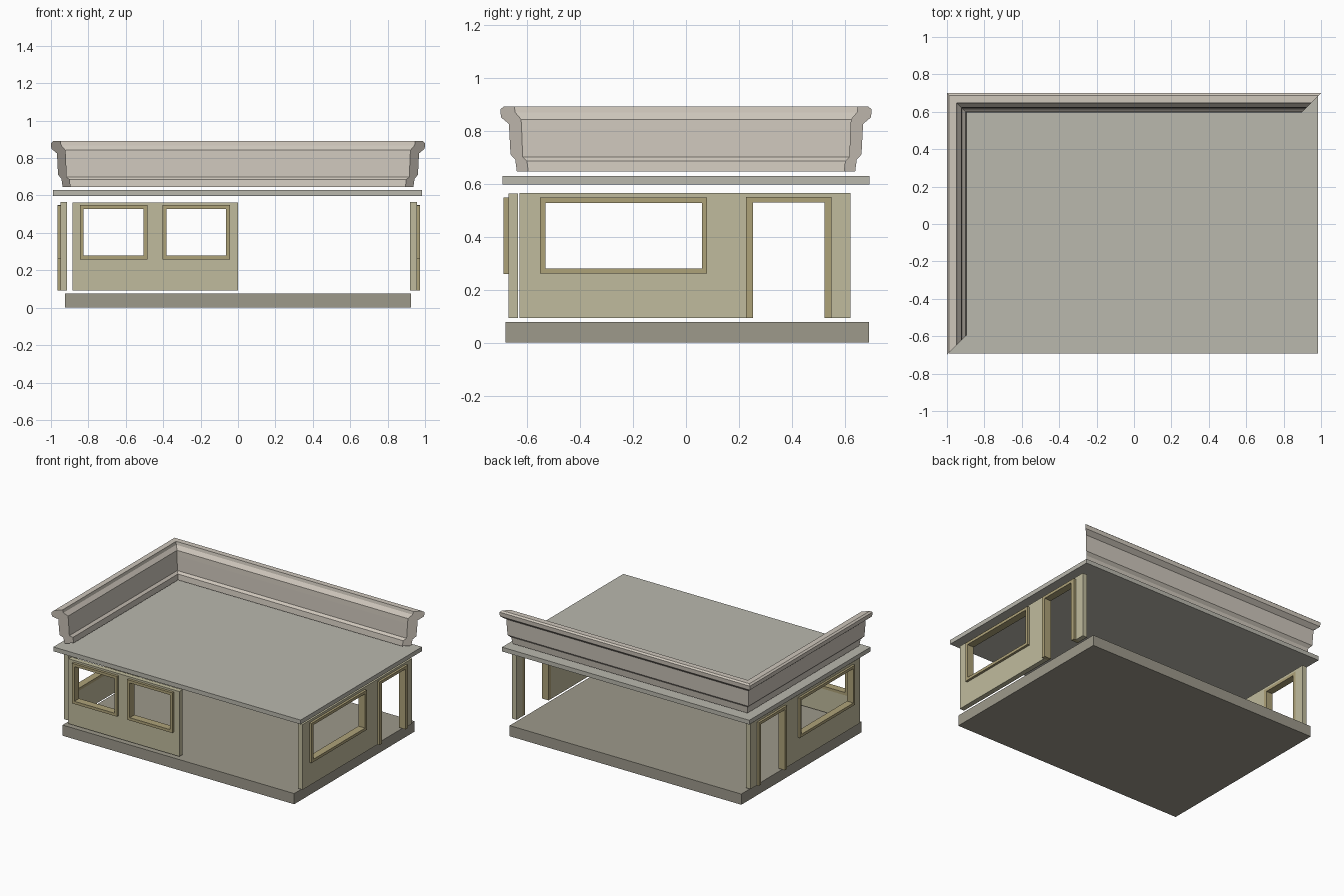
import bpy, bmesh

if "Cube" in bpy.data.objects:
    bpy.data.objects.remove(bpy.data.objects["Cube"])


def material(name, rgb):
    m = bpy.data.materials.new(name)
    m.diffuse_color = (*rgb, 1)
    m.use_nodes = True
    m.node_tree.nodes["Principled BSDF"].inputs["Base Color"].default_value = m.diffuse_color
    return m


WALL = material("wall_paint", (0.53, 0.50, 0.34))
FRAME = material("frame_paint", (0.42, 0.36, 0.19))
BASE = material("base_stone", (0.34, 0.32, 0.26))
ROOF = material("roof_grey", (0.49, 0.48, 0.42))
CORNICE = material("cornice_stone", (0.62, 0.57, 0.50))


def finish(name, bm, mat):
    bmesh.ops.recalc_face_normals(bm, faces=bm.faces)
    me = bpy.data.meshes.new(name)
    bm.to_mesh(me)
    bm.free()
    ob = bpy.data.objects.new(name, me)
    bpy.context.collection.objects.link(ob)
    me.materials.append(mat)
    return ob


def panel(name, rect, holes, d0, d1, place, mat):
    """Upright panel (u0, u1, z0, z1) with rectangular holes, thick from d0 to d1."""
    us = sorted({v for r in [rect] + holes for v in r[:2]})
    zs = sorted({v for r in [rect] + holes for v in r[2:]})
    bm = bmesh.new()
    grid = {(u, z): bm.verts.new(place(u, d0, z)) for u in us for z in zs}
    for a, b in zip(us, us[1:]):
        for c, e in zip(zs, zs[1:]):
            u, z = (a + b) / 2, (c + e) / 2
            if not any(h[0] < u < h[1] and h[2] < z < h[3] for h in holes):
                bm.faces.new([grid[p] for p in ((a, c), (b, c), (b, e), (a, e))])
    out = bmesh.ops.extrude_face_region(bm, geom=bm.faces[:])["geom"]
    moved = [v for v in out if isinstance(v, bmesh.types.BMVert)]
    shift = place(0, d1, 0) - place(0, d0, 0)
    bmesh.ops.translate(bm, verts=moved, vec=shift)
    loose = [v for v in bm.verts if not v.link_faces]
    bmesh.ops.delete(bm, geom=loose, context='VERTS')
    return finish(name, bm, mat)


from mathutils import Vector


def on_front(u, d, z): return Vector((u, -d, z))
def on_right(u, d, z): return Vector((d, u, z))
def on_left(u, d, z): return Vector((-d, u, z))


# floor slab and roof slab
panel("floor_slab", (-0.925, 0.925, 0.0, 0.077), [], -0.69, 0.68, on_front, BASE)
panel("roof_slab", (-0.99, 0.985, 0.597, 0.628), [], -0.692, 0.692, on_front, ROOF)


def framed_wall(side, rect, openings, d, place):
    """Wall whose openings are lined with frames standing proud of the outer face."""
    t = 0.02
    outers = []
    for i, (kind, u0, u1, z0, z1) in enumerate(openings):
        s = 0.026 if kind == "door" else t
        outer = (u0 - s, u1 + s, z0 if kind == "door" else z0 - t, z1 + t)
        outers.append(outer)
        panel(f"{side}_{kind}_frame_{i + 1}", outer, [(u0, u1, z0, z1)],
              d[0], d[2], place, FRAME)
    panel(f"{side}_wall", rect, outers, d[0], d[1], place, WALL)


# half-width front wall with two windows
framed_wall("front", (-0.885, 0.0, 0.093, 0.562),
            [("window", -0.825, -0.505, 0.278, 0.528),
             ("window", -0.383, -0.063, 0.278, 0.528)],
            (0.634, 0.669, 0.688), on_front)

# matching side walls, each with a window and a door
for side, place, d in (("right", on_right, (0.92, 0.956, 0.973)),
                       ("left", on_left, (0.915, 0.95, 0.966))):
    framed_wall(side, (-0.628, 0.62, 0.093, 0.564),
                [("window", -0.53, 0.06, 0.28, 0.527),
                 ("door", 0.253, 0.523, 0.093, 0.529)], d, place)

# cornice profile: (inward offset, height)
PROFILE = [(0.012, 0.89), (0.0, 0.88), (0.002, 0.85), (0.032, 0.825), (0.038, 0.71),
           (0.056, 0.69), (0.062, 0.645), (0.105, 0.645), (0.1, 0.685), (0.084, 0.7),
           (0.08, 0.805), (0.078, 0.842), (0.056, 0.868), (0.052, 0.89)]


def cornice(name, a, b):
    """Mitred moulding between two corners given as signs of x and y."""
    bm = bmesh.new()
    rings = [[bm.verts.new((sx * (1 - o), sy * (0.7 - o), z)) for o, z in PROFILE]
             for sx, sy in (a, b)]
    n = len(PROFILE)
    for i in range(n):
        j = (i + 1) % n
        bm.faces.new((rings[0][i], rings[0][j], rings[1][j], rings[1][i]))
    for r in rings:
        bm.faces.new(r)
    finish(name, bm, CORNICE)


cornice("left_cornice", (-1, -1), (-1, 1))
cornice("back_cornice", (-1, 1), (1, 1))
